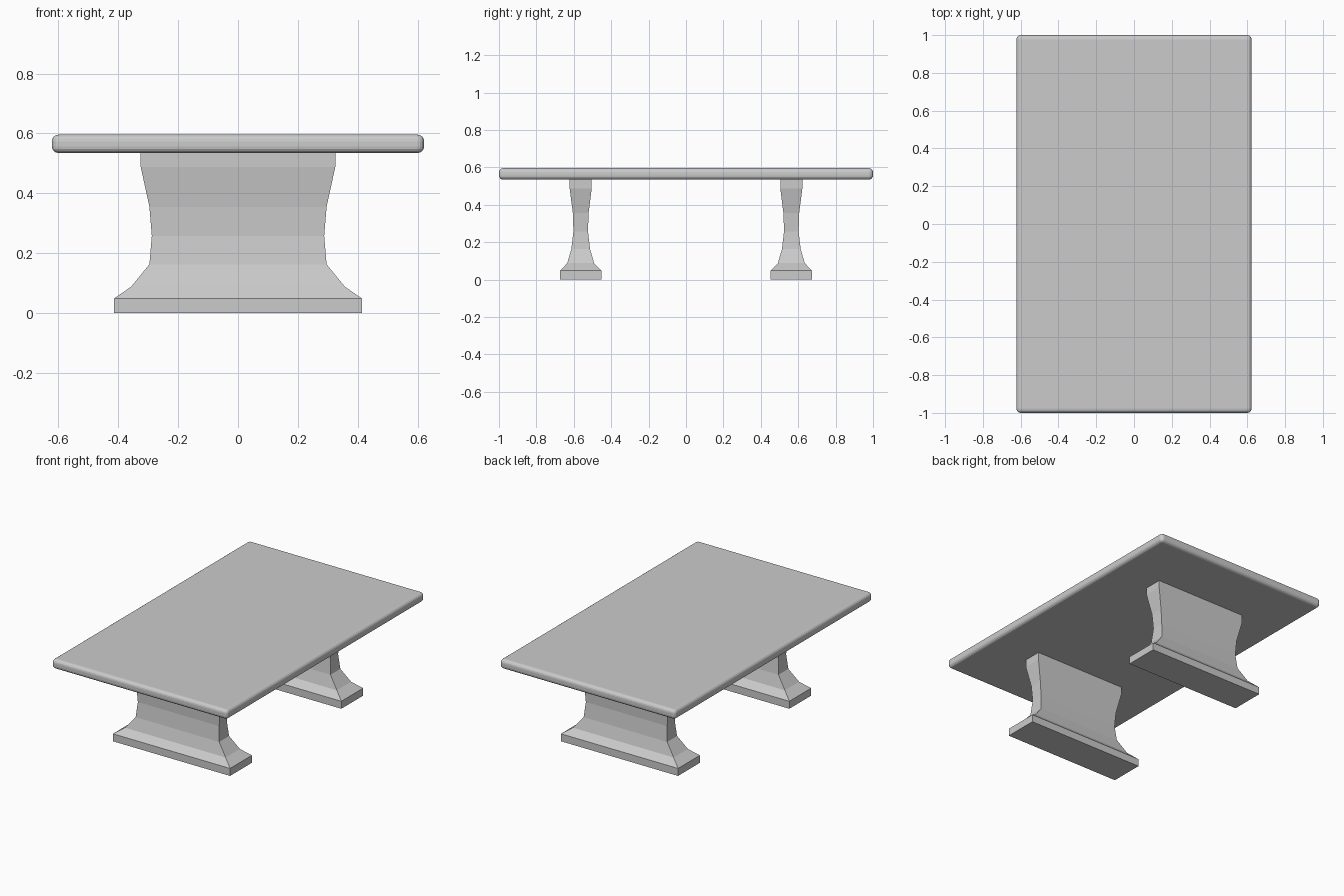
import bpy, bmesh

if "Cube" in bpy.data.objects:
    bpy.data.objects.remove(bpy.data.objects["Cube"])


def make_object(name, bm):
    bmesh.ops.recalc_face_normals(bm, faces=bm.faces)
    mesh = bpy.data.meshes.new(name)
    bm.to_mesh(mesh)
    bm.free()
    obj = bpy.data.objects.new(name, mesh)
    bpy.context.collection.objects.link(obj)
    return obj


# Pedestal outline: (z, half width in x, half depth in y)
PROFILE = [
    (0.0, 0.415, 0.11), (0.048, 0.415, 0.11), (0.088, 0.357, 0.072),
    (0.163, 0.296, 0.05), (0.258, 0.288, 0.039), (0.355, 0.296, 0.042),
    (0.488, 0.325, 0.059), (0.537, 0.325, 0.059),
]


def pedestal(name, y):
    bm = bmesh.new()
    rings = [[bm.verts.new((sx * hx, y + sy * hy, z))
              for sx, sy in ((-1, -1), (1, -1), (1, 1), (-1, 1))]
             for z, hx, hy in PROFILE]
    for low, high in zip(rings, rings[1:]):
        for i in range(4):
            j = (i + 1) % 4
            bm.faces.new((low[i], low[j], high[j], high[i]))
    bm.faces.new(rings[0][::-1])
    bm.faces.new(rings[-1])
    return make_object(name, bm)


# Two flared pedestals
pedestal("front_pedestal", -0.563)
pedestal("back_pedestal", 0.563)

# Table top with rounded edges
bm = bmesh.new()
bmesh.ops.create_cube(bm, size=1)
for v in bm.verts:
    v.co = (v.co.x * 1.244, v.co.y * 2.0, v.co.z * 0.061 + 0.5655)
top = make_object("table_top", bm)
bevel = top.modifiers.new("rounded_edges", 'BEVEL')
bevel.width = 0.022
bevel.segments = 4
bevel.limit_method = 'ANGLE'
